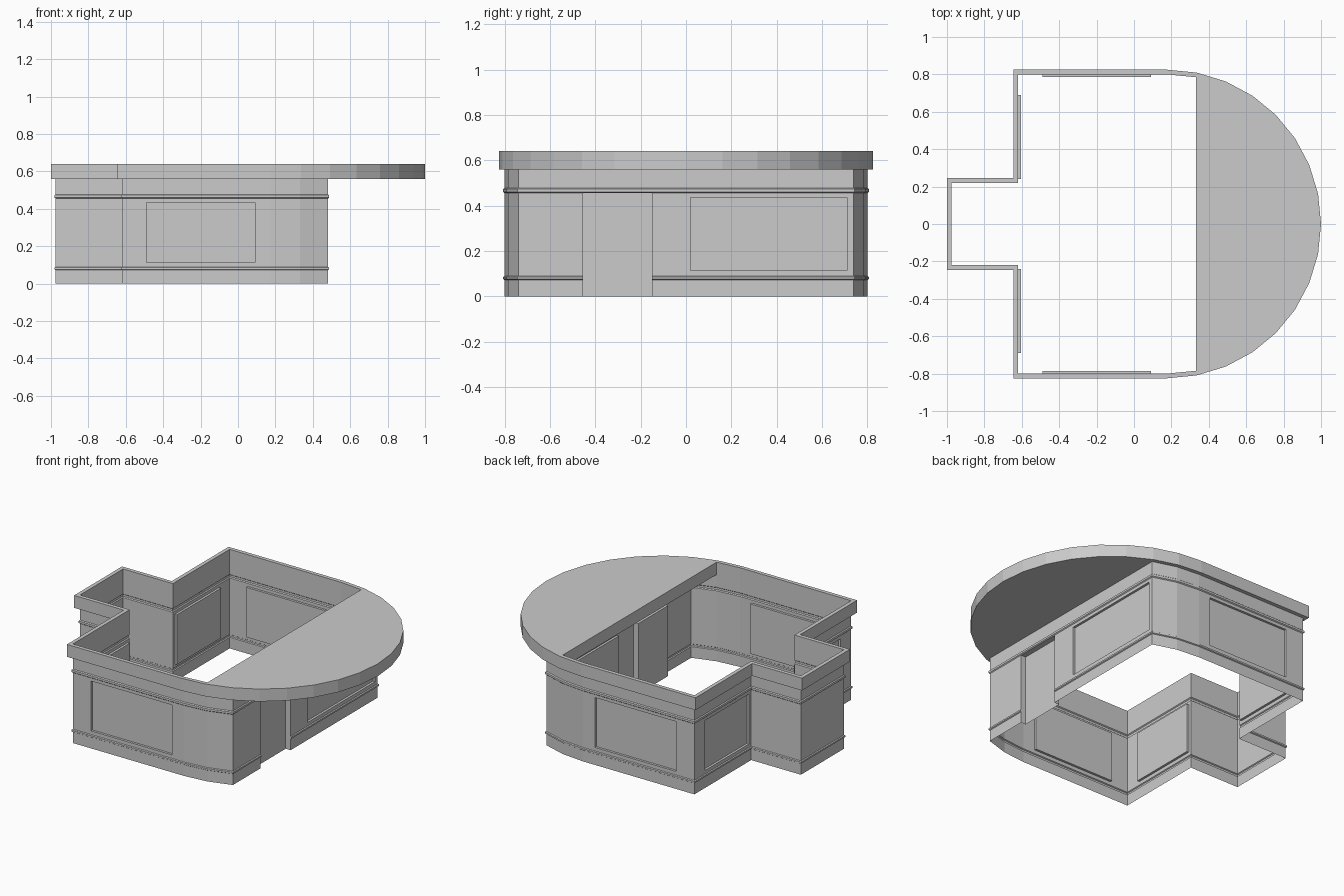
import bpy, bmesh, math
from mathutils import Vector

if "Cube" in bpy.data.objects:
    bpy.data.objects.remove(bpy.data.objects["Cube"])

grey = bpy.data.materials.new("warm_grey")
grey.diffuse_color = (0.6, 0.6, 0.6, 1)
grey.use_nodes = True
grey.node_tree.nodes["Principled BSDF"].inputs["Base Color"].default_value = grey.diffuse_color

CX, R, LIP = 0.175, 0.80, 0.025   # arc centre, wall radius, cornice overhang


def arc(step, radius):
    a = math.radians(11.25 * step)
    return (CX + radius * math.sin(a), radius * math.cos(a))


# Wall plan, counter-clockwise; extra points mark the recess edges
half = [arc(2, R), arc(1, R), (CX, R), (0.09, R), (-0.49, R), (-0.62, R),
        (-0.62, 0.69), (-0.62, 0.24), (-0.62, 0.22), (-0.975, 0.22)]
front_x = half[0][0]
plan = half + [(x, -y) for x, y in reversed(half)]
plan += [(front_x, y) for y in (-0.455, -0.15, 0.02, 0.71)]
plan = [Vector(p) for p in plan]
N = len(plan)


def normal(i):
    d = (plan[(i + 1) % N] - plan[i % N]).normalized()
    return Vector((d.y, -d.x))


def offset(i, dist):
    """Mitred outward offset of plan point i."""
    a, b = normal(i - 1), normal(i)
    return plan[i] + (a + b) * (dist / (1 + a.dot(b)))


def finish(bm, name):
    bmesh.ops.recalc_face_normals(bm, faces=bm.faces)
    me = bpy.data.meshes.new(name)
    bm.to_mesh(me)
    bm.free()
    me.materials.append(grey)
    ob = bpy.data.objects.new(name, me)
    bpy.context.collection.objects.link(ob)


# Thin wall sheet with two raised mouldings: (height, outward offset)
rows = [(0, 0), (0.072, 0), (0.076, 0.006), (0.086, 0.006), (0.09, 0),
        (0.113, 0), (0.435, 0), (0.455, 0), (0.46, 0.006), (0.473, 0.006),
        (0.478, 0), (0.56, 0)]
# Recesses: plan column -> (first row, last row, depth)
panel = (5, 6, 0.015)
recesses = {3: panel, 6: panel, 12: panel, 15: panel, 22: panel,
            20: (0, 7, 0.035)}

bm = bmesh.new()
grid = [[bm.verts.new((*offset(i, off), z)) for z, off in rows] for i in range(N)]
for i in range(N):
    left, right = grid[i], grid[(i + 1) % N]
    r0, r1, depth = recesses.get(i, (0, 0, 0))
    for r in range(len(rows) - 1):
        if not r0 <= r < r1:
            bm.faces.new((left[r], right[r], right[r + 1], left[r + 1]))
    if r1:
        # Recess back, jambs, head and sill
        n = normal(i) * -depth
        ends = [plan[i] + n, plan[(i + 1) % N] + n]
        bl, br = [[bm.verts.new((*e, rows[r][0])) for r in range(r0, r1 + 1)]
                  for e in ends]
        for k in range(r1 - r0):
            r = r0 + k
            bm.faces.new((bl[k], br[k], br[k + 1], bl[k + 1]))
            bm.faces.new((left[r], bl[k], bl[k + 1], left[r + 1]))
            bm.faces.new((br[k], right[r], right[r + 1], br[k + 1]))
        bm.faces.new((bl[-1], br[-1], right[r1], left[r1]))
        if r0 > 0:
            bm.faces.new((left[r0], right[r0], br[0], bl[0]))
finish(bm, "wall_shell")

# Cornice around the sides and back, box section
Z0, Z1 = 0.56, 0.64
bm = bmesh.new()
loops = []
for i in range(1, 19):
    inner, outer = plan[i], offset(i, LIP)
    loops.append([bm.verts.new((*p, z)) for p, z in
                  ((inner, Z0), (outer, Z0), (outer, Z1), (inner, Z1))])
for a, b in zip(loops, loops[1:]):
    for k in range(4):
        m = (k + 1) % 4
        bm.faces.new((a[k], b[k], b[m], a[m]))
finish(bm, "cornice")

# Rounded top slab overhanging the front
outline = [plan[1], offset(1, LIP)]
outline += [arc(s, R + LIP) for s in range(2, 15)]
outline += [offset(18, LIP), plan[18]]
bm = bmesh.new()
low = [bm.verts.new((*p, Z0)) for p in outline]
high = [bm.verts.new((*p, Z1)) for p in outline]
bm.faces.new(low)
bm.faces.new(high)
for k in range(len(outline)):
    m = (k + 1) % len(outline)
    bm.faces.new((low[k], low[m], high[m], high[k]))
finish(bm, "counter_slab")
